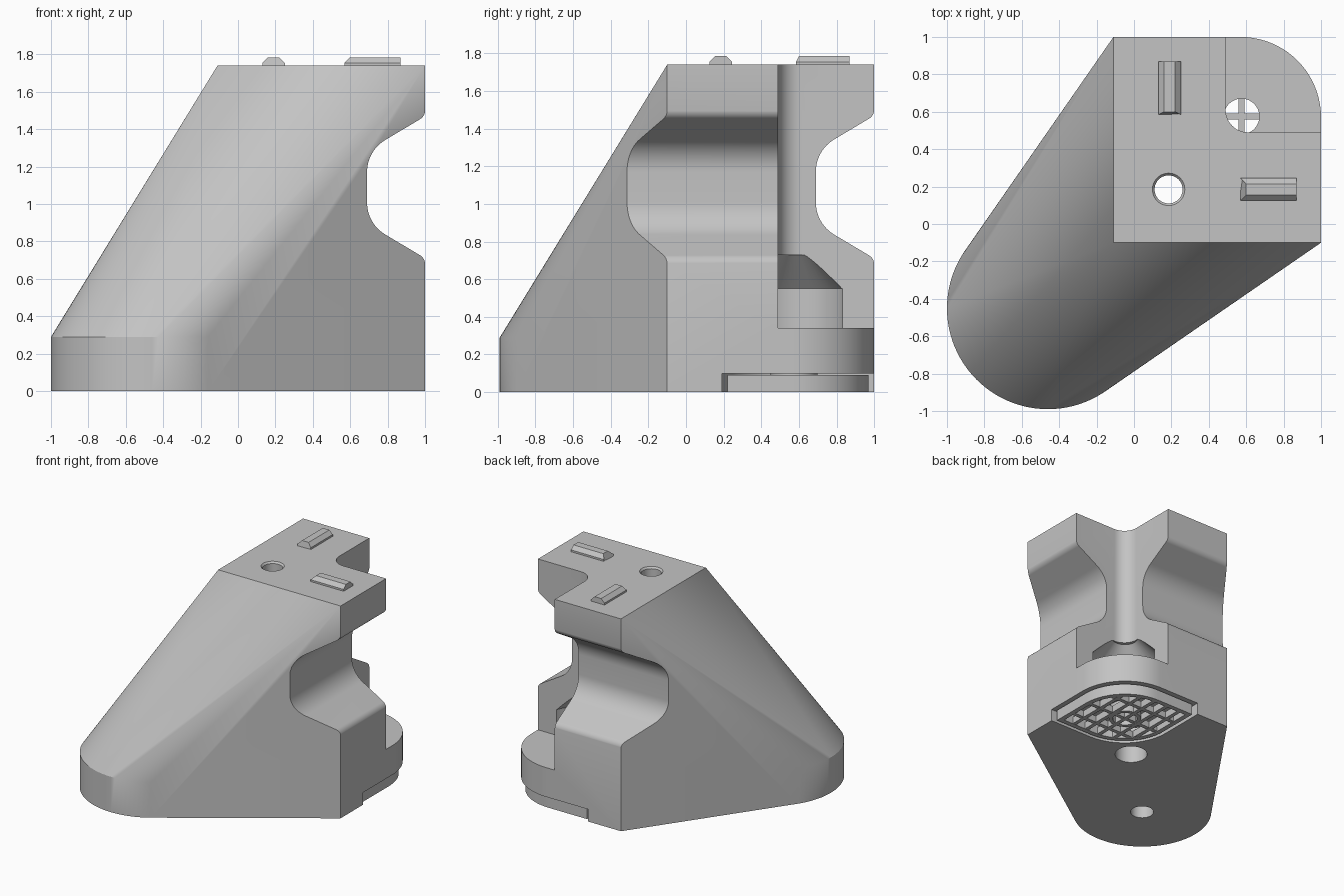
import bpy, bmesh, math
from mathutils import Vector

cube = bpy.data.objects.get("Cube")
if cube:
    bpy.data.objects.remove(cube, do_unlink=True)

grey = bpy.data.materials.new("plain_grey")
grey.use_nodes = True
grey.diffuse_color = (0.55, 0.55, 0.55, 1)
grey.node_tree.nodes["Principled BSDF"].inputs["Base Color"].default_value = (0.55, 0.55, 0.55, 1)


def finish(name, bm):
    bmesh.ops.recalc_face_normals(bm, faces=bm.faces)
    mesh = bpy.data.meshes.new(name)
    bm.to_mesh(mesh)
    bm.free()
    mesh.materials.append(grey)
    ob = bpy.data.objects.new(name, mesh)
    bpy.context.collection.objects.link(ob)
    return ob


def rounded(corners, steps=12):
    """Outline from (u, v, radius) corners."""
    out = []
    for i, (u, v, r) in enumerate(corners):
        p = Vector((u, v, 0))
        if not r:
            out.append(p)
            continue
        a = Vector((*corners[i - 1][:2], 0))
        b = Vector((*corners[(i + 1) % len(corners)][:2], 0))
        d1, d2 = (a - p).normalized(), (b - p).normalized()
        half = d1.angle(d2) / 2
        t = r / math.tan(half)
        c = p + (d1 + d2).normalized() * r / math.sin(half)
        s, e = (p + d1 * t - c).normalized(), (p + d2 * t - c).normalized()
        out += [c + s.slerp(e, k / steps).normalized() * r for k in range(steps + 1)]
    return out


def prism(name, outline, lo, hi, axis="z"):
    place = {"z": lambda p, h: (p.x, p.y, h),
             "y": lambda p, h: (p.x, h, p.y),
             "x": lambda p, h: (h, p.x, p.y)}[axis]
    bm = bmesh.new()
    a = [bm.verts.new(place(p, lo)) for p in outline]
    b = [bm.verts.new(place(p, hi)) for p in outline]
    bm.faces.new(a)
    bm.faces.new(b)
    for i in range(len(a)):
        bm.faces.new((a[i - 1], a[i], b[i], b[i - 1]))
    return finish(name, bm)


def box(name, x0, x1, y0, y1, z0, z1):
    return prism(name, rounded([(x0, y0, 0), (x1, y0, 0), (x1, y1, 0), (x0, y1, 0)]), z0, z1)


def turned(name, x, y, z0, z1, r0, r1=None, seg=48):
    bm = bmesh.new()
    bmesh.ops.create_cone(bm, cap_ends=True, segments=seg, radius1=r0,
                          radius2=r0 if r1 is None else r1, depth=z1 - z0)
    bmesh.ops.translate(bm, verts=bm.verts, vec=(x, y, (z0 + z1) / 2))
    return finish(name, bm)


def combine(ob, tool, operation="DIFFERENCE", keep=False):
    mod = ob.modifiers.new("cut", "BOOLEAN")
    mod.operation, mod.solver, mod.object = operation, "EXACT", tool
    bpy.context.view_layer.update()
    mesh = bpy.data.meshes.new_from_object(
        ob.evaluated_get(bpy.context.evaluated_depsgraph_get()))
    ob.modifiers.clear()
    ob.data = mesh
    if not keep:
        bpy.data.objects.remove(tool, do_unlink=True)


def smooth(ob, angle=28):
    bpy.ops.object.select_all(action="DESELECT")
    ob.select_set(True)
    bpy.context.view_layer.objects.active = ob
    bpy.ops.object.shade_smooth_by_angle(angle=math.radians(angle))


# Body: hull of a low round foot and a tall block with one rounded corner
FOOT, TOP, FLOOR = (-0.46, -0.45), 1.74, 0.34
block = rounded([(-0.11, -0.1, 0), (1, -0.1, 0), (1, 1, 0.43), (-0.11, 1, 0)], 20)
bm = bmesh.new()
for z in (0, TOP):
    for p in block:
        bm.verts.new((p.x, p.y, z))
for z in (0, 0.29):
    for k in range(96):
        a = math.tau * k / 96
        bm.verts.new((FOOT[0] + 0.54 * math.cos(a), FOOT[1] + 0.54 * math.sin(a), z))
bmesh.ops.convex_hull(bm, input=bm.verts)
bmesh.ops.delete(bm, geom=[v for v in bm.verts if not v.link_faces], context="VERTS")
bmesh.ops.dissolve_limit(bm, angle_limit=0.002, verts=bm.verts, edges=bm.edges)
body = finish("body", bm)

# Corner notch above the rounded shelf
combine(body, prism("notch", rounded([(0.49, 0.49, 0.12), (1.2, 0.49, 0), (1.2, 1.2, 0),
                                      (0.49, 1.2, 0)]), FLOOR, 2))

# Wide side grooves, one on each outer side
groove = rounded([(1.001, 1.8, 0), (1.001, 1.47, 0.06), (0.69, 1.285, 0.2), (0.69, 0.895, 0.2),
                  (1.001, 0.71, 0.06), (1.001, 0.4, 0), (1.2, 0.4, 0), (1.2, 1.8, 0)])
for axis in "xy":
    combine(body, prism("groove", groove, -1.5, 1.5, axis))

# Flared pocket over the drain hole
combine(body, turned("pocket", 0.575, 0.575, FLOOR, 0.55, 0.27))
combine(body, turned("pocket_cone", 0.575, 0.575, 0.549, 0.73, 0.27, 0.1))
combine(body, turned("drain", 0.575, 0.575, 0.05, 0.5, 0.095))

# Undercut for the grate
combine(body, prism("undercut", rounded([(0.19, 0.19, 0.42), (1.2, 0.19, 0), (1.2, 1.2, 0),
                                         (0.19, 1.2, 0)]), -0.1, 0.1))

# Bolt hole with counterbore and countersink, and a blind hole in the foot
combine(body, turned("bolt_hole", 0.185, 0.185, -0.1, 2, 0.075))
combine(body, turned("counterbore", 0.185, 0.185, -0.1, 1.2, 0.125))
combine(body, turned("countersink", 0.185, 0.185, TOP - 0.02, TOP + 0.01, 0.07, 0.095))
combine(body, turned("blind_hole", *FOOT, -0.1, 0.25, 0.09))
smooth(body)


# Grate: rim, bars and centre ring
def leaf(lo, hi, r):
    return rounded([(lo, lo, r), (hi, lo, 0), (hi, hi, r), (lo, hi, 0)], 20)


rim = prism("grate_rim", leaf(0.22, 0.97, 0.4), 0, 0.09)
combine(rim, prism("rim_opening", leaf(0.26, 0.93, 0.36), -0.1, 0.2))
smooth(rim)
clip = prism("grate_clip", leaf(0.24, 0.95, 0.38), -0.1, 0.2)
W = 0.016
for k in range(-2, 3):
    c = 0.575 + 0.125 * k
    bar = box("grate_long_bar", c - W, c + W, 0.1, 1.1, 0.002, 0.06)
    combine(bar, clip, "INTERSECT", keep=True)
for k in (-1, 0, 1):
    c = 0.575 + 0.2 * k
    bar = box("grate_cross_bar", 0.1, 1.1, c - W, c + W, 0.004, 0.058)
    combine(bar, clip, "INTERSECT", keep=True)
bpy.data.objects.remove(clip, do_unlink=True)
ring = turned("grate_ring", 0.575, 0.575, 0.003, 0.099, 0.125)
combine(ring, turned("ring_bore", 0.575, 0.575, -0.1, 0.2, 0.095))
smooth(ring)

# Locating keys on the top, chamfered on the long sides
key = [(-0.06, -0.02), (0.06, -0.02), (0.06, 0.015), (0.03, 0.045), (-0.03, 0.045), (-0.06, 0.015)]
for axis, u, lo, hi in (("y", 0.19, 0.585, 0.87), ("x", 0.185, 0.57, 0.87)):
    ob = prism("top_key", [Vector((a + u, b + TOP, 0)) for a, b in key], lo, hi, axis)
    along = 1 if axis == "y" else 0
    for v in ob.data.vertices:
        if abs(v.co[along] - lo) < 0.001 and v.co.z > TOP + 0.03:
            v.co[along] += 0.03 if axis == "x" else 0.015
